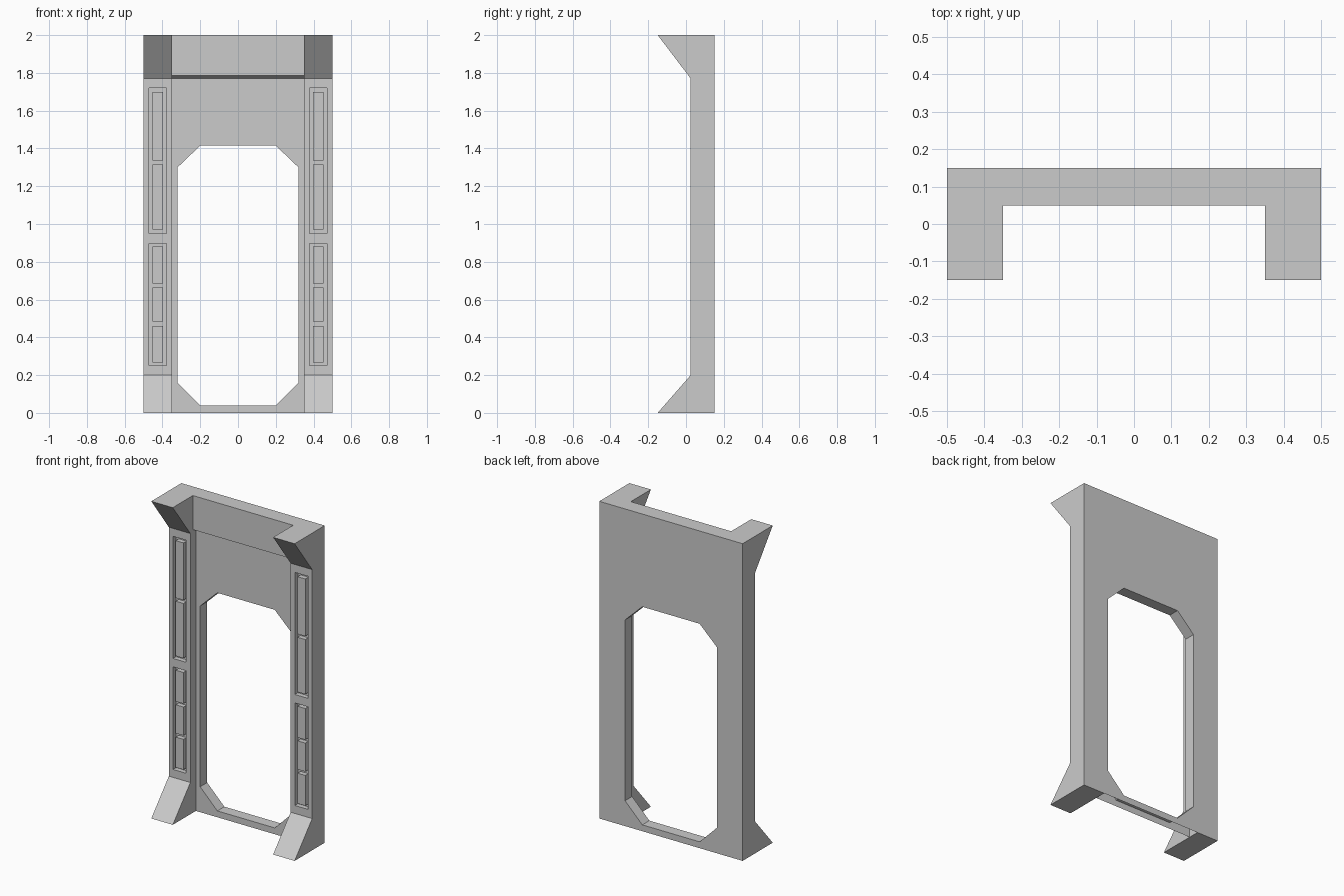
import bpy, bmesh
from mathutils import Vector

cube = bpy.data.objects.get("Cube")
if cube:
    bpy.data.objects.remove(cube, do_unlink=True)

grey = bpy.data.materials.new("plain grey")
grey.use_nodes = True
grey.diffuse_color = (0.6, 0.6, 0.6, 1)
grey.node_tree.nodes["Principled BSDF"].inputs["Base Color"].default_value = (0.6, 0.6, 0.6, 1)


def prism(name, outline, offset):
    """Closed solid: a 3D outline swept along an offset."""
    bm = bmesh.new()
    face = bm.faces.new([bm.verts.new(p) for p in outline])
    swept = bmesh.ops.extrude_face_region(bm, geom=[face])["geom"]
    verts = [v for v in swept if isinstance(v, bmesh.types.BMVert)]
    bmesh.ops.translate(bm, verts=verts, vec=Vector(offset))
    bmesh.ops.recalc_face_normals(bm, faces=bm.faces)
    mesh = bpy.data.meshes.new(name)
    bm.to_mesh(mesh)
    bm.free()
    mesh.materials.append(grey)
    obj = bpy.data.objects.new(name, mesh)
    bpy.context.collection.objects.link(obj)
    return obj


def box(name, x0, x1, y0, y1, z0, z1):
    outline = [(x0, y0, z0), (x1, y0, z0), (x1, y0, z1), (x0, y0, z1)]
    return prism(name, outline, (0, y1 - y0, 0))


def cut(obj, cutter):
    """Subtract the cutter, apply the result and drop the cutter."""
    mod = obj.modifiers.new("cut", 'BOOLEAN')
    mod.operation = 'DIFFERENCE'
    mod.solver = 'EXACT'
    mod.object = cutter
    bpy.context.view_layer.objects.active = obj
    bpy.ops.object.modifier_apply(modifier=mod.name)
    bpy.data.objects.remove(cutter, do_unlink=True)


BACK, POST, PANEL, HEADER, TIP = 0.15, 0.025, 0.08, 0.05, -0.15
INNER, OUTER = 0.35, 0.5

# Door panel with the thicker header above it
section = [(BACK, 0), (PANEL, 0), (PANEL, 1.77), (HEADER, 1.785), (HEADER, 2), (BACK, 2)]
panel = prism("door_panel", [(-INNER, y, z) for y, z in section], (2 * INNER, 0, 0))

# Doorway with clipped corners
half = [(0.2, 0.04), (0.32, 0.16), (0.32, 1.3), (0.2, 1.415)]
octagon = half + [(-x, z) for x, z in reversed(half)]
cut(panel, prism("doorway_cutter", [(x, -0.3, z) for x, z in octagon], (0, 0.8, 0)))

# The panel is open underneath
bm = bmesh.new()
bm.from_mesh(panel.data)
under = [f for f in bm.faces if f.calc_center_median().z < 0.001]
bmesh.ops.delete(bm, geom=under, context='FACES')
bm.to_mesh(panel.data)
bm.free()

# Side posts with splayed foot and bracket, grooved recesses and raised blocks
post_section = [(BACK, 0), (TIP, 0), (POST, 0.2), (POST, 1.77), (TIP, 2), (BACK, 2)]
recesses = [(0.95, 1.72), (0.25, 0.897)]
blocks = [(1.337, 1.698), (0.971, 1.316), (0.684, 0.881), (0.483, 0.663), (0.268, 0.459)]
GROOVE = POST + 0.03

for side, label in ((1, "left"), (-1, "right")):
    post = prism(label + "_post", [(side * INNER, y, z) for y, z in post_section],
                 (side * (OUTER - INNER), 0, 0))
    mid = side * 0.425
    for z0, z1 in recesses:
        cut(post, box("recess_cutter", mid - 0.046, mid + 0.046, POST - 0.05, GROOVE, z0, z1))
    for i, (z0, z1) in enumerate(blocks):
        box(f"{label}_block_{i + 1}", mid - 0.027, mid + 0.027, POST, GROOVE, z0, z1)
